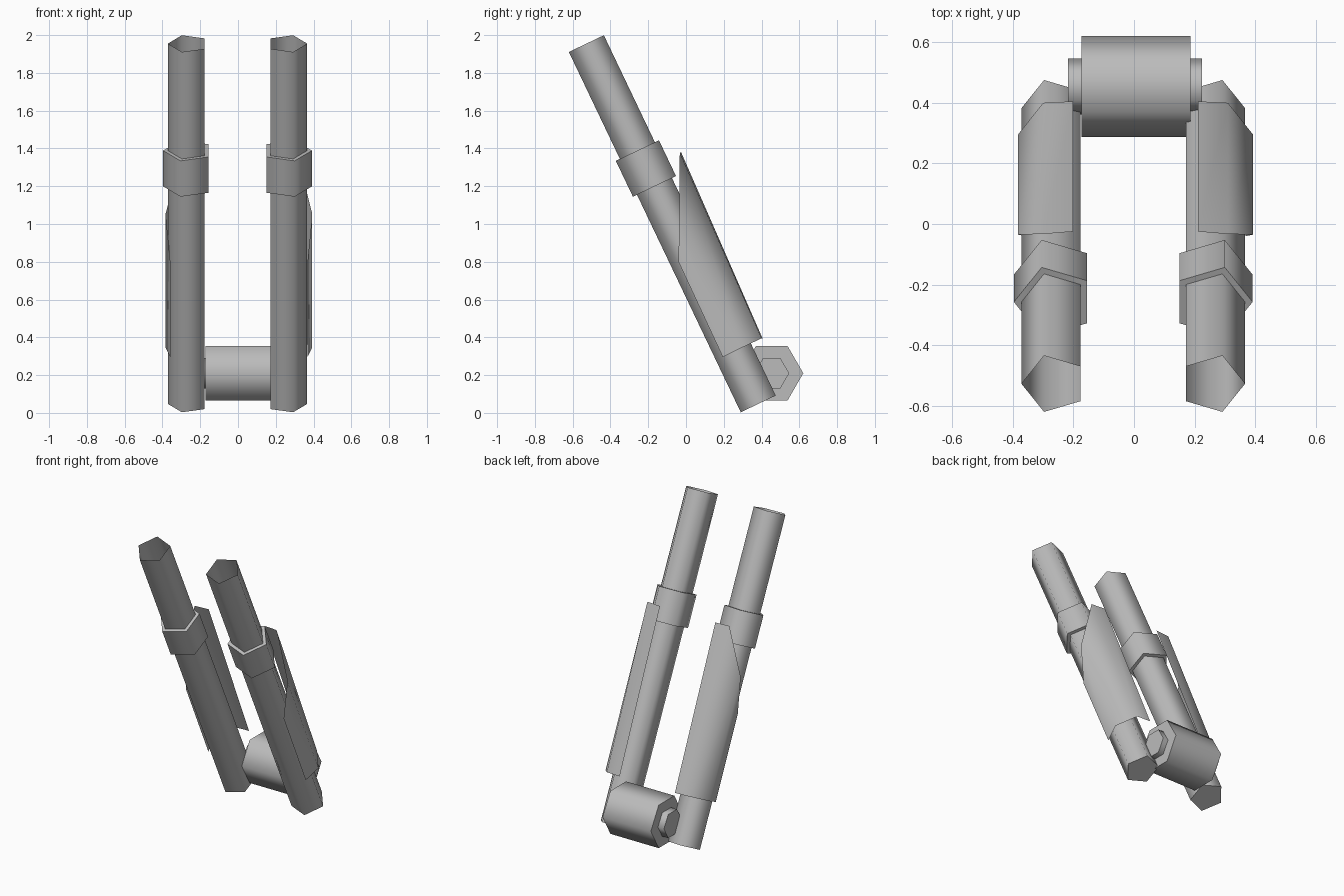
import bpy, math
from mathutils import Vector

if "Cube" in bpy.data.objects:
    bpy.data.objects.remove(bpy.data.objects["Cube"])

metal = bpy.data.materials.new("grey metal")
metal.diffuse_color = (0.5, 0.5, 0.5, 1)
metal.use_nodes = True
metal.node_tree.nodes["Principled BSDF"].inputs["Base Color"].default_value = metal.diffuse_color


def make(name, verts, faces, flat=()):
    """Mesh object, smooth shaded except for the listed faces."""
    mesh = bpy.data.meshes.new(name)
    mesh.from_pydata(verts, [], faces)
    mesh.materials.append(metal)
    for i, poly in enumerate(mesh.polygons):
        poly.use_smooth = i not in flat
    obj = bpy.data.objects.new(name, mesh)
    bpy.context.collection.objects.link(obj)
    return obj


def prism(name, start, end, radius, sides, out, caps=(True, True)):
    """Regular prism between two points; its first corner points along out."""
    start, end, out = Vector(start), Vector(end), Vector(out)
    side = (end - start).normalized().cross(out)
    ring = [radius * (math.cos(a) * out + math.sin(a) * side)
            for a in (math.tau * i / sides for i in range(sides))]
    verts = [start + r for r in ring] + [end + r for r in ring]
    faces = [(i, (i + 1) % sides, sides + (i + 1) % sides, sides + i) for i in range(sides)]
    if caps[0]:
        faces.append(tuple(reversed(range(sides))))
    if caps[1]:
        faces.append(tuple(range(sides, 2 * sides)))
    return make(name, verts, faces, range(sides, len(faces)))


# slanted fork axis
foot = Vector((0, 0.3825, 0.0475))
head = Vector((0, -0.5275, 1.955))
axis = (head - foot).normalized()

for s, label in ((-1, "left"), (1, "right")):
    shift = Vector((s * 0.261 - 0.0025, 0, 0))
    out = (s, 0, 0)
    # five-sided tube, open at the top
    prism(label + "_fork_tube", foot + shift, head + shift, 0.108, 5, out, (True, False))
    # thicker collar
    prism(label + "_collar", foot + shift + axis * 1.276, foot + shift + axis * 1.486,
          0.133, 5, out)
    # bent guard plate: (x, y, z) at lower and upper ends of each fold
    folds = [((0.363, 0.195, 0.295), (0.363, -0.04, 0.80)),
             ((0.388, 0.295, 0.345), (0.388, -0.035, 1.055)),
             ((0.305, 0.40, 0.395), (0.305, -0.033, 1.378)),
             ((0.206, 0.405, 0.395), (0.206, -0.025, 1.378))]
    verts = [(s * x + 0.005, y, z) for fold in folds for x, y, z in fold]
    faces = [(2 * i, 2 * i + 2, 2 * i + 3, 2 * i + 1) for i in range(3)]
    if s < 0:
        faces = [f[::-1] for f in faces]
    make(label + "_guard", verts, faces)

# six-sided hub and the thinner axle through it
prism("hub", (-0.173, 0.454, 0.21), (0.187, 0.454, 0.21), 0.167, 6, (0, 1, 0))
prism("axle", (-0.218, 0.454, 0.21), (0.225, 0.454, 0.21), 0.092, 6, (0, 1, 0))
